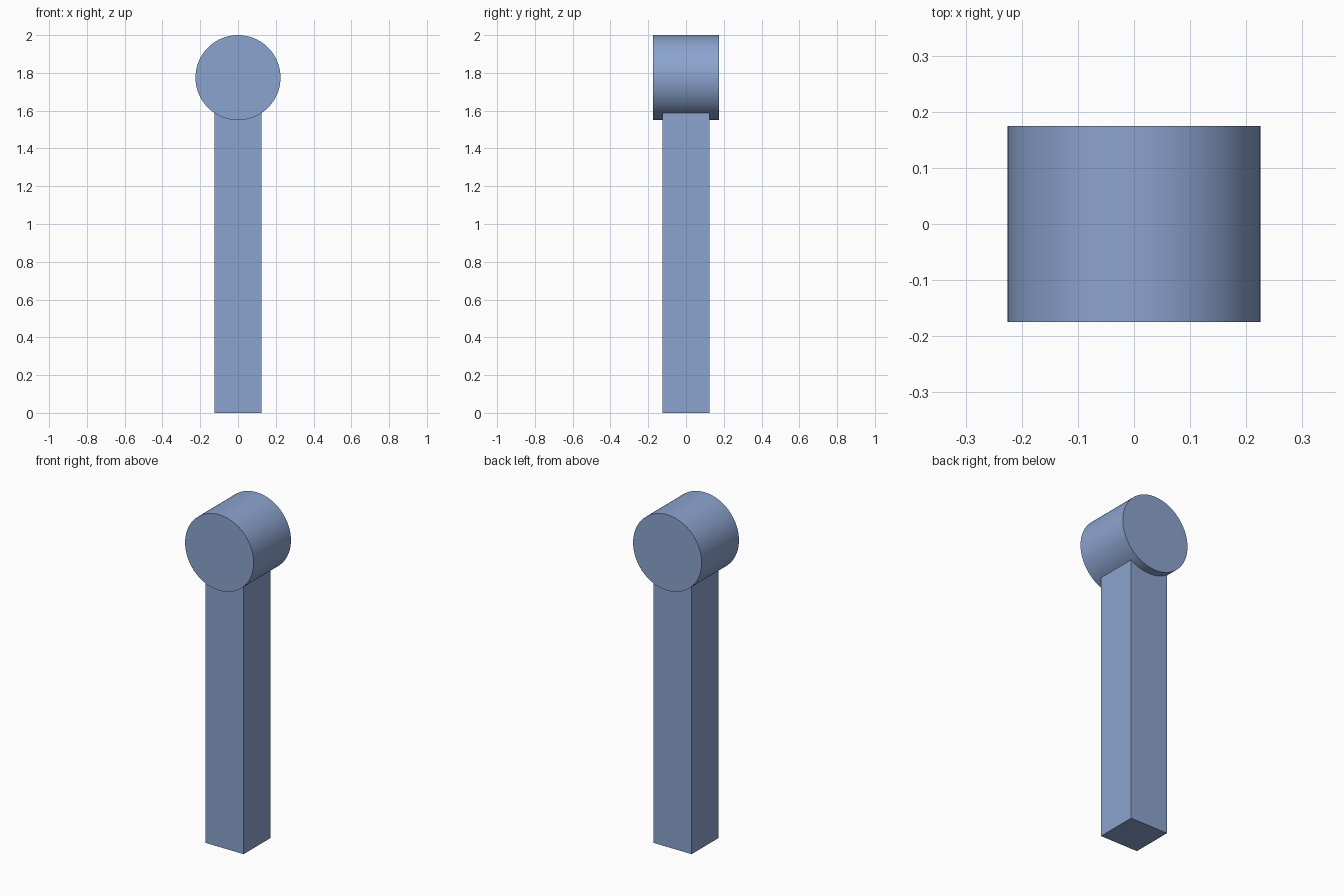
import bpy
import math

if "Cube" in bpy.data.objects:
    bpy.data.objects.remove(bpy.data.objects["Cube"])

# One flat blue for the whole model
blue = bpy.data.materials.new("soft_blue")
blue.diffuse_color = (0.26, 0.37, 0.62, 1.0)
blue.use_nodes = True
blue.node_tree.nodes["Principled BSDF"].inputs["Base Color"].default_value = blue.diffuse_color

HEAD_RADIUS, HEAD_DEPTH, HEIGHT = 0.225, 0.35, 2.0
POST_WIDTH, POST_HEIGHT = 0.25, 1.6


def finish(name):
    """Name the active object, apply its transform and colour it."""
    obj = bpy.context.object
    obj.name = name
    bpy.ops.object.transform_apply(location=False, rotation=True, scale=True)
    obj.data.materials.append(blue)
    return obj


# Square post, its top tucked inside the round head
bpy.ops.mesh.primitive_cube_add(size=1, location=(0, 0, POST_HEIGHT / 2))
bpy.context.object.scale = (POST_WIDTH, POST_WIDTH, POST_HEIGHT)
finish("post")

# Round head: cylinder lying along y
bpy.ops.mesh.primitive_cylinder_add(
    vertices=96, radius=HEAD_RADIUS, depth=HEAD_DEPTH,
    location=(0, 0, HEIGHT - HEAD_RADIUS), rotation=(math.pi / 2, 0, 0))
finish("round_head")
bpy.ops.object.shade_smooth_by_angle(angle=math.radians(30))
